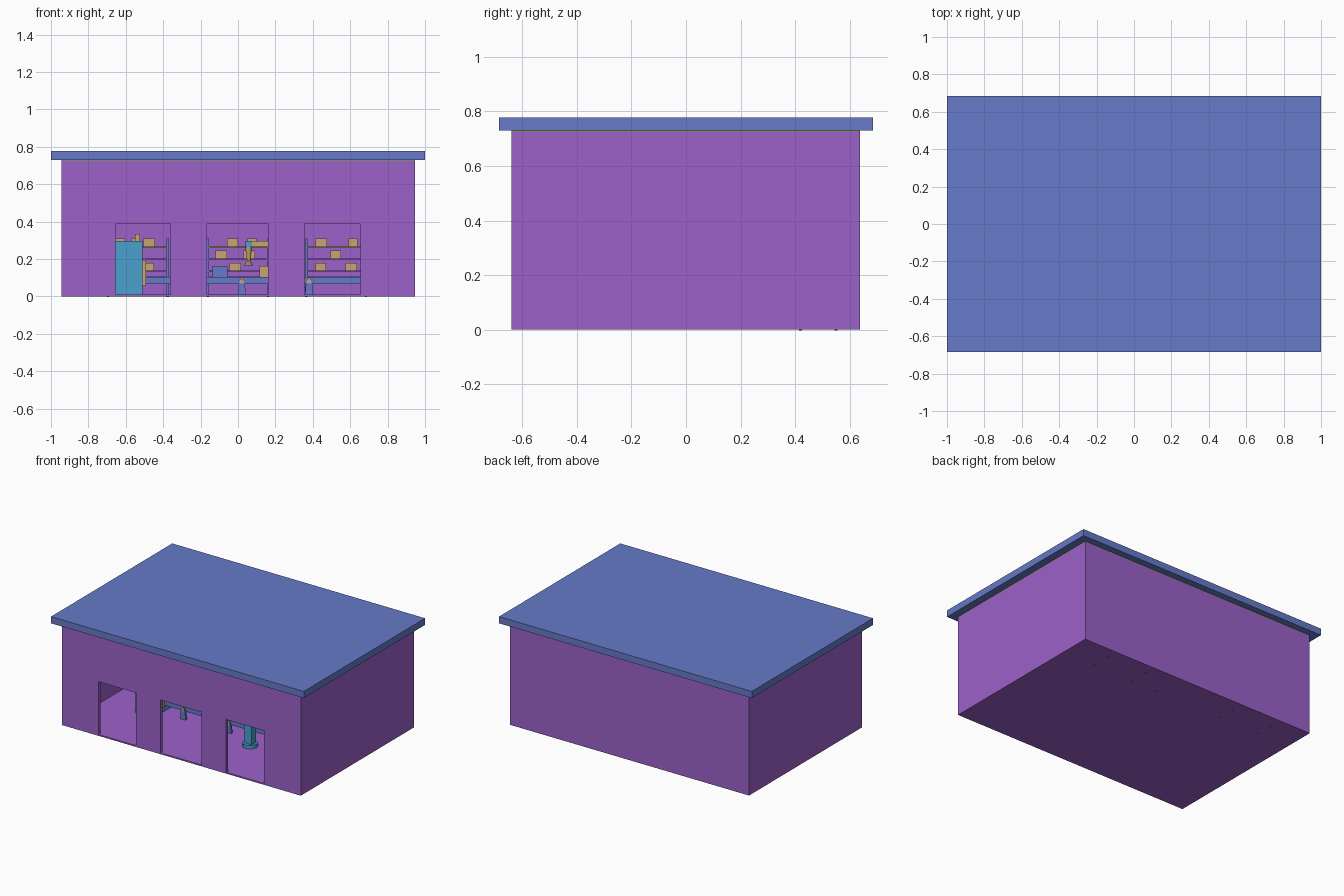
import bpy
import bmesh
import math

cube = bpy.data.objects.get("Cube")
if cube:
    bpy.data.objects.remove(cube, do_unlink=True)


def material(name, rgb):
    m = bpy.data.materials.new(name)
    m.use_nodes = True
    m.diffuse_color = (*rgb, 1)
    m.node_tree.nodes["Principled BSDF"].inputs["Base Color"].default_value = (*rgb, 1)
    return m


PURPLE = material("purple", (0.333, 0.12, 0.591))
BLUE = material("blue", (0.133, 0.195, 0.578))
TEAL = material("teal", (0.07, 0.352, 0.61))
TAN = material("tan", (0.578, 0.376, 0.171))
OLIVE = material("olive", (0.27, 0.25, 0.14))


def finish(name, bm, mat):
    bmesh.ops.recalc_face_normals(bm, faces=bm.faces)
    mesh = bpy.data.meshes.new(name)
    bm.to_mesh(mesh)
    bm.free()
    mesh.materials.append(mat)
    obj = bpy.data.objects.new(name, mesh)
    bpy.context.collection.objects.link(obj)
    return obj


def box(name, mat, x0, x1, y0, y1, z0, z1):
    bm = bmesh.new()
    bmesh.ops.create_cube(bm, size=1)
    for v in bm.verts:
        v.co = ((x0 + x1) / 2 + v.co.x * (x1 - x0),
                (y0 + y1) / 2 + v.co.y * (y1 - y0),
                (z0 + z1) / 2 + v.co.z * (z1 - z0))
    return finish(name, bm, mat)


def extrude_profile(name, mat, points, y0, y1):
    """Extrude an outline in the xz plane from y0 to y1."""
    bm = bmesh.new()
    face = bm.faces.new([bm.verts.new((x, y0, z)) for x, z in points])
    out = bmesh.ops.extrude_face_region(bm, geom=[face])
    for v in out["geom"]:
        if isinstance(v, bmesh.types.BMVert):
            v.co.y = y1
    return finish(name, bm, mat)


def cone(name, mat, x, y, z0, z1, r0, r1, sides=12):
    bm = bmesh.new()
    bmesh.ops.create_cone(bm, cap_ends=True, segments=sides,
                          radius1=r0, radius2=r1, depth=z1 - z0)
    bmesh.ops.translate(bm, verts=bm.verts, vec=(x, y, (z0 + z1) / 2))
    return finish(name, bm, mat)


# Building shell
W, F, B, T = 0.945, -0.64, 0.637, 0.02
FLOOR, EAVE, DOOR = 0.01, 0.724, 0.387
box("floor", PURPLE, -W, W, F, B, 0, FLOOR)
box("back_wall", PURPLE, -W, W, B - T, B, FLOOR, EAVE)
for side, x in (("right", -W), ("left", W - T)):
    box(side + "_wall", PURPLE, x, x + T, F + T, B - T, FLOOR, EAVE)

# Front wall with three doorways
outline = [(-W, EAVE), (-W, FLOOR)]
for a, b in ((-0.655, -0.36), (-0.165, 0.16), (0.355, 0.655)):
    outline += [(a, FLOOR), (a, DOOR), (b, DOOR), (b, FLOOR)]
outline += [(W, FLOOR), (W, EAVE)]
extrude_profile("front_wall", PURPLE, outline, F, F + T)

# Roof on a thin trim layer
box("roof_trim", OLIVE, -W, W, F, B, EAVE, 0.73)
box("roof", BLUE, -1, 1, -0.685, 0.685, 0.73, 0.778)

# Storage racks along the back, with cartons as (shelf, offset, width)
LEVELS = (0.105, 0.135, 0.2, 0.265)
CARTONS = (
    ((3, 0.06, 0.06), (3, 0.155, 0.03), (3, 0.22, 0.06), (1, 0.225, 0.05)),
    ((3, 0.13, 0.06), (3, 0.24, 0.05), (2, 0.07, 0.06), (2, 0.22, 0.06), (1, 0.145, 0.06)),
    ((3, 0.08, 0.06), (3, 0.255, 0.05), (2, 0.16, 0.055), (1, 0.08, 0.055), (1, 0.24, 0.06)),
)
for left, cartons in zip((-0.695, -0.16, 0.365), CARTONS):
    right = left + 0.32
    for x in (left, right):
        for y in (0.42, 0.55):
            box("rack_post", BLUE, x - 0.006, x + 0.006, y - 0.006, y + 0.006, -0.003, 0.31)
    for i, z in enumerate(LEVELS):
        box("rack_shelf", OLIVE if i in (0, 3) else PURPLE,
            left, right, 0.42, 0.55, z - 0.005, z + 0.003)
    for level, offset, width in cartons:
        z = LEVELS[level] + 0.003
        box("carton", TAN, left + offset - 0.03, left + offset - 0.03 + width,
            0.45, 0.52, z, z + 0.042)

# Conveyor with rollers' end caps and legs
CF, CB = -0.13, 0.03
box("conveyor", BLUE, -0.6, 0.78, CF, CB, 0.068, 0.104)
for i in range(4):
    x = -0.34 + 0.36 * i
    foot = [(x - 0.022, FLOOR), (x + 0.022, FLOOR), (x + 0.015, 0.085),
            (x, 0.1), (x - 0.015, 0.085)]
    for y in (CF, CB):
        extrude_profile("conveyor_leg", BLUE, foot, y - 0.008, y + 0.008)
    hub = cone("leg_hub", TAN, 0, 0, -0.09, 0.09, 0.013, 0.013)
    hub.rotation_euler.x = math.pi / 2
    hub.location = (x, (CF + CB) / 2, 0.082)

# Goods on the conveyor
box("blue_carton", BLUE, -0.135, -0.055, -0.09, -0.01, 0.104, 0.162)
box("conveyor_carton", TAN, 0.115, 0.185, -0.09, -0.01, 0.104, 0.162)

# Scanning machine at the conveyor's end
box("machine_body", TEAL, -0.655, -0.51, -0.23, 0.12, FLOOR, 0.297)
box("machine_port", TAN, -0.51, -0.492, -0.16, 0.06, 0.055, 0.195)
box("machine_beacon", TAN, -0.55, -0.525, -0.08, -0.05, 0.297, 0.335)

# Loading arm reaching over the conveyor
AX, AY = 0.25, -0.22
cone("arm_foot", TEAL, AX, AY, FLOOR, 0.035, 0.05, 0.05)
box("arm_column", TEAL, AX - 0.03, AX + 0.03, AY - 0.025, AY + 0.025, 0.035, 0.27)
box("arm_beam", TAN, 0.06, AX + 0.03, AY - 0.02, AY + 0.02, 0.266, 0.296)
box("arm_joint", TEAL, 0.04, 0.075, AY - 0.022, AY + 0.022, 0.264, 0.296)
cone("gripper_stem", TAN, 0.057, AY, 0.19, 0.264, 0.009, 0.018)
cone("gripper_cup", OLIVE, 0.057, AY, 0.165, 0.19, 0.026, 0.009)
